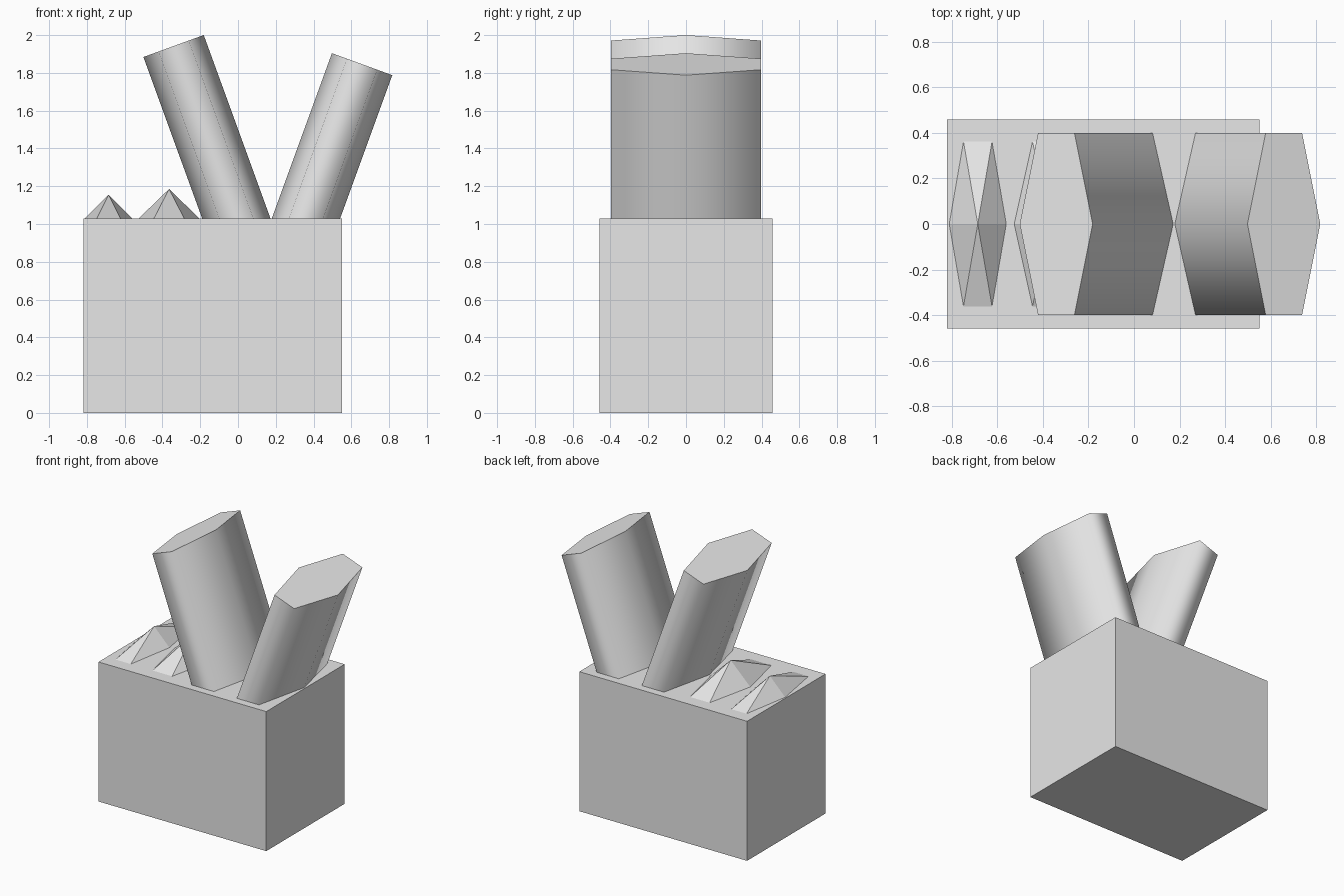
import bpy
import bmesh
from math import cos, sin, pi, radians
from mathutils import Matrix

cube = bpy.data.objects.get("Cube")
if cube:
    bpy.data.objects.remove(cube, do_unlink=True)

grey = bpy.data.materials.new("light grey")
grey.use_nodes = True
colour = (0.8, 0.8, 0.8, 1)
grey.diffuse_color = colour
grey.node_tree.nodes["Principled BSDF"].inputs["Base Color"].default_value = colour


def finish(name, bm):
    """Turn a bmesh into a grey object in the scene."""
    bmesh.ops.recalc_face_normals(bm, faces=bm.faces)
    mesh = bpy.data.meshes.new(name)
    bm.to_mesh(mesh)
    bm.free()
    mesh.materials.append(grey)
    obj = bpy.data.objects.new(name, mesh)
    bpy.context.collection.objects.link(obj)
    return obj


def hexagon(bm, rx, ry):
    """Stretched six-sided face with its points along x."""
    ring = [bm.verts.new((rx * cos(k * pi / 3), ry * sin(k * pi / 3), 0))
            for k in range(6)]
    return bm.faces.new(ring)


def stack(name, x, z, tilt, length=1.3):
    """Leaning hexagonal prism, given by the centre of its top cap."""
    bm = bmesh.new()
    cap = hexagon(bm, 0.17, 0.46)
    base = bmesh.ops.extrude_face_region(bm, geom=[cap], use_keep_orig=True)
    low = [v for v in base["geom"] if isinstance(v, bmesh.types.BMVert)]
    bmesh.ops.translate(bm, verts=low, vec=(0, 0, -length))
    bm.transform(Matrix.Translation((x, 0, z))
                 @ Matrix.Rotation(radians(tilt), 4, "Y"))
    obj = finish(name, bm)
    # Smooth sides, crisp cap edges
    bpy.ops.object.select_all(action="DESELECT")
    obj.select_set(True)
    bpy.context.view_layer.objects.active = obj
    bpy.ops.object.shade_smooth_by_angle(angle=radians(85))


def spike(name, x, rx, height):
    """Flat-faced six-sided cone standing on the block."""
    bm = bmesh.new()
    base = hexagon(bm, rx, 0.417)
    bmesh.ops.poke(bm, faces=[base])
    tip = next(v for v in bm.verts if len(v.link_faces) == 6)
    tip.co.z = height
    bm.faces.new([v for v in bm.verts if v is not tip])
    bm.transform(Matrix.Translation((x, 0, TOP)))
    finish(name, bm)


TOP = 1.03

# Main block
bm = bmesh.new()
bmesh.ops.create_cube(bm, size=1)
bm.transform(Matrix.Translation((-0.134, 0, TOP / 2))
             @ Matrix.Diagonal((1.37, 0.915, TOP, 1)))
finish("block", bm)

# Leaning stacks
stack("tall_stack", -0.341, 1.942, -20)
stack("short_stack", 0.657, 1.846, 20)

# Low spikes
spike("small_spike", -0.685, 0.125, 0.125)
spike("large_spike", -0.365, 0.16, 0.155)
